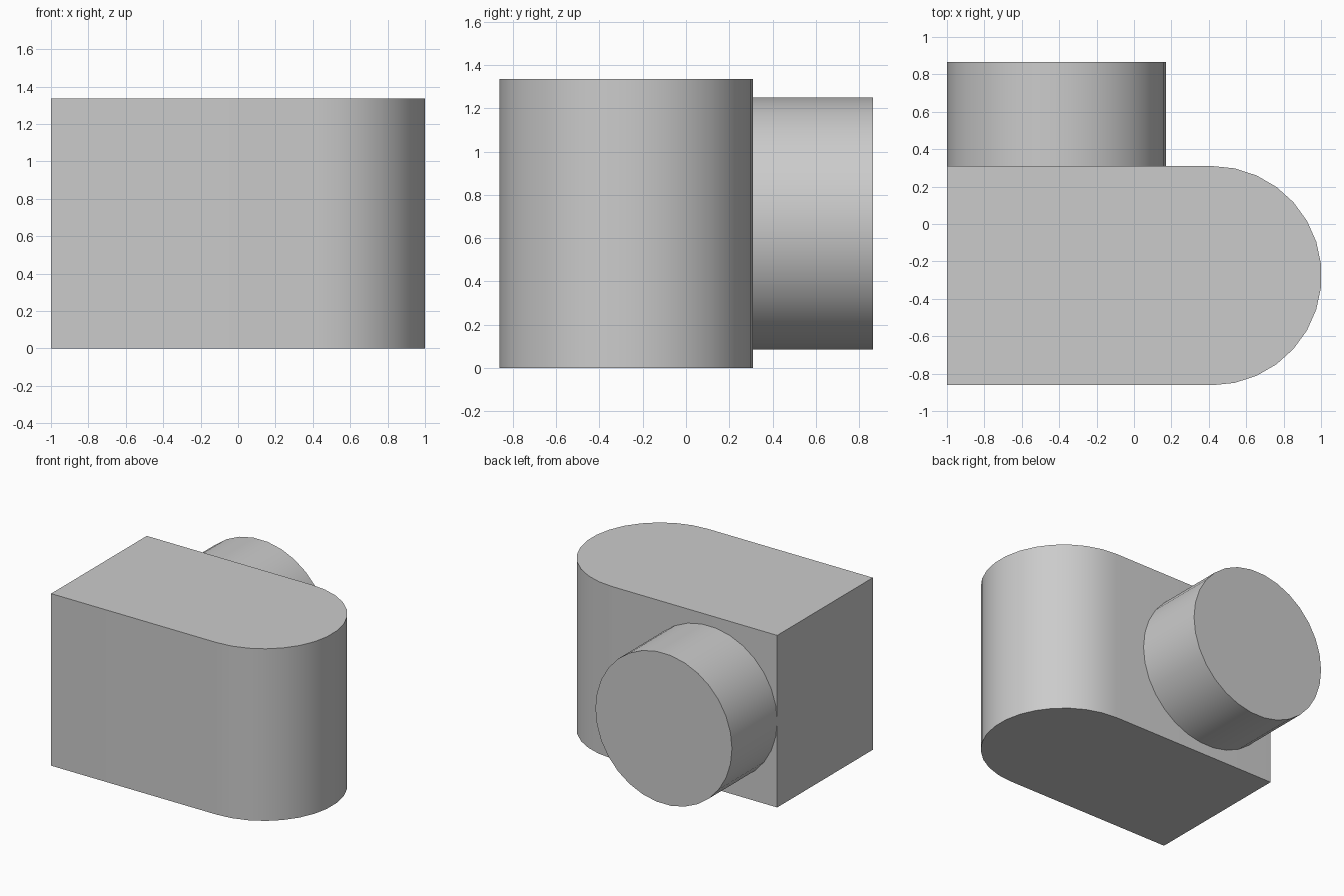
import bpy
import bmesh
from math import cos, sin, radians
from mathutils import Vector

cube = bpy.data.objects.get("Cube")
if cube:
    bpy.data.objects.remove(cube, do_unlink=True)

gray = bpy.data.materials.new("plain gray")
gray.use_nodes = True
COLOR = (0.6, 0.6, 0.6, 1)
gray.diffuse_color = COLOR
gray.node_tree.nodes["Principled BSDF"].inputs["Base Color"].default_value = COLOR

RADIUS = 0.586
HEIGHT = 1.335
STEP = 12  # degrees per arc segment
BACK = 0.31
DEPTH = 0.865


def arc(cx, cy, start, end):
    return [(cx + RADIUS * cos(radians(a)), cy + RADIUS * sin(radians(a)))
            for a in range(start, end, STEP)]


def extrude_profile(name, points, offset):
    """Fill a closed outline, extrude it and shade its curved sides smooth."""
    bm = bmesh.new()
    face = bm.faces.new([bm.verts.new(p) for p in points])
    result = bmesh.ops.extrude_face_region(bm, geom=[face], use_keep_orig=True)
    moved = [g for g in result["geom"] if isinstance(g, bmesh.types.BMVert)]
    bmesh.ops.translate(bm, verts=moved, vec=Vector(offset))
    bmesh.ops.recalc_face_normals(bm, faces=bm.faces)
    mesh = bpy.data.meshes.new(name)
    bm.to_mesh(mesh)
    bm.free()
    mesh.materials.append(gray)
    obj = bpy.data.objects.new(name, mesh)
    bpy.context.collection.objects.link(obj)
    bpy.ops.object.select_all(action="DESELECT")
    obj.select_set(True)
    bpy.context.view_layer.objects.active = obj
    bpy.ops.object.shade_smooth_by_angle(angle=radians(30))
    return obj


# Main block with one rounded end
mid_y = BACK - RADIUS
outline = arc(1 - RADIUS * cos(radians(STEP / 2)), mid_y, -90, 91)
outline += [(-1, BACK), (-1, mid_y - RADIUS)]
extrude_profile("rounded_block", [(x, y, 0) for x, y in outline], (0, 0, HEIGHT))

# Round boss on the back, flush with the flat end
circle = arc(-1 + RADIUS, HEIGHT / 2, 0, 360)
extrude_profile("back_boss", [(x, BACK, z) for x, z in circle], (0, DEPTH - BACK, 0))
